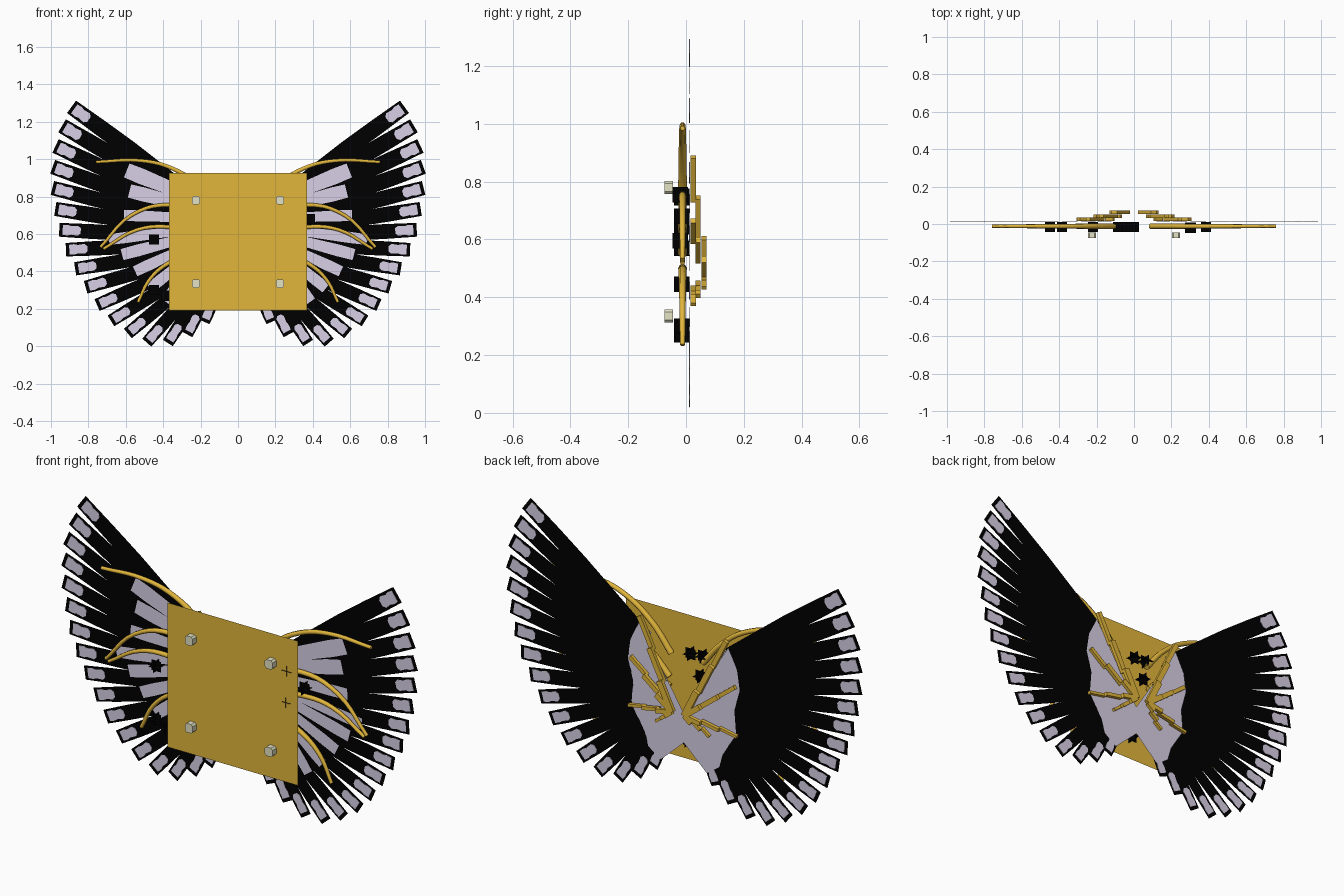
import bpy, bmesh
from mathutils import Vector

if "Cube" in bpy.data.objects:
    bpy.data.objects.remove(bpy.data.objects["Cube"], do_unlink=True)


def material(name, rgb):
    m = bpy.data.materials.new(name)
    m.use_nodes = True
    m.diffuse_color = (*rgb, 1)
    m.node_tree.nodes["Principled BSDF"].inputs["Base Color"].default_value = (*rgb, 1)
    return m


GOLD = material("gold", (0.76, 0.47, 0.045))
BLACK = material("black", (0, 0, 0))
LILAC = material("pale_lilac", (0.69, 0.63, 0.79))
CREAM = material("pale_cream", (0.78, 0.77, 0.55))


def finish(name, bm, mat, mirror=False, solid=0):
    me = bpy.data.meshes.new(name)
    bm.to_mesh(me)
    bm.free()
    me.materials.append(mat)
    ob = bpy.data.objects.new(name, me)
    bpy.context.collection.objects.link(ob)
    if mirror:
        ob.modifiers.new("mirror", 'MIRROR')
    if solid:
        s = ob.modifiers.new("thickness", 'SOLIDIFY')
        s.thickness, s.offset = solid, 0


def sheet(bm, pts, y):
    bm.faces.new([bm.verts.new((x, y, z)) for x, z in pts])


def box(bm, lo, hi):
    lo, hi = Vector(lo), Vector(hi)
    for v in bmesh.ops.create_cube(bm, size=1)["verts"]:
        v.co = Vector([(a + b) / 2 + c * (b - a) for a, b, c in zip(lo, hi, v.co)])


def resample(path, n):
    """n points evenly spaced along a polyline"""
    p = [Vector(q) for q in path]
    seg = [(b - a).length for a, b in zip(p, p[1:])]
    out = []
    for i in range(n):
        d = sum(seg) * i / (n - 1)
        k = 0
        while k < len(seg) - 1 and d > seg[k]:
            d -= seg[k]
            k += 1
        out.append(p[k].lerp(p[k + 1], min(d / seg[k], 1)))
    return out


def blade(bm, root, tip, profile, y):
    """flat symmetric shape from root to tip; profile = (distance, half width)"""
    d = (tip - root).normalized()
    n = Vector((-d.y, d.x))
    side = [root + d * t + n * w for t, w in profile]
    back = [root + d * t - n * w for t, w in reversed(profile)]
    sheet(bm, side + back, y)


# Fan of long wing feathers with pale patches at the ends
tip_path = [(.89, 1.28), (.945, 1.17), (.985, 1.04), (.997, .88), (.975, .72), (.945, .57),
            (.88, .43), (.80, .29), (.72, .17), (.62, .085), (.5, .02), (.38, .015),
            (.275, .06), (.18, .13)]
root_path = [(.27, .83), (.31, .65), (.29, .42), (.21, .29), (.12, .27)]
N = 17
feathers, patches = bmesh.new(), bmesh.new()
for i, (tip, root) in enumerate(zip(resample(tip_path, N), resample(root_path, N))):
    f = i / (N - 1)
    L = (tip - root).length
    w = .044 - .012 * f
    y = .012 + .001 * (i % 2)
    blade(feathers, root, tip, [(-.03, .03), (L * .5, w), (L * .75, w), (L, w * .93)], y)
    blade(patches, root, tip, [(L - .115, w * .35), (L - .10, w * .68), (L - .065, w * .58),
                               (L - .045, w * .72), (L - .018, w * .66)], y)
finish("wing_feathers", feathers, BLACK, True)
finish("feather_tip_patches", patches, LILAC, True, .003)

# Short covert feathers on the front
coverts = bmesh.new()
for x, z, w in [(.595, .94, .042), (.58, .83, .038), (.61, .70, .03), (.69, .57, .03),
                (.62, .49, .032), (.55, .40, .03), (.47, .31, .03), (.39, .24, .028)]:
    tip = Vector((x, z))
    root = Vector((.2, .78 - .4 * (.94 - z)))
    L = (tip - root).length
    blade(coverts, root, tip, [(0, w * .7), (L * .8, w), (L, w * .95)], .008)
finish("covert_feathers", coverts, LILAC, True)

# Pale inner wing on the back
panel = bmesh.new()
sheet(panel, [(0, .45), (.25, .85), (.30, .75), (.315, .65), (.285, .54), (.295, .42),
              (.22, .30), (.20, .23), (.13, .18), (0, .30)], .018)
finish("inner_wing_panel", panel, LILAC, True)

# Stepped finger bones on the back
bones = bmesh.new()
for tip, width in [((.245, .885), .016), ((.295, .665), .014), ((.305, .415), .011),
                   ((.15, .375), .011)]:
    a, b = Vector((.035, .465)), Vector(tip)
    d = (b - a).normalized()
    n = Vector((-d.y, d.x))
    for k, y in enumerate((.062, .042, .025)):
        p, q = a.lerp(b, max(0, k / 3 - .03)), a.lerp(b, (k + 1) / 3)
        w = width - .002 * k
        quad = [p + n * w, q + n * w, q - n * w, p - n * w]
        lo = [bones.verts.new((v.x, y - .009, v.y)) for v in quad]
        hi = [bones.verts.new((v.x, y + .009, v.y)) for v in quad]
        bones.faces.new(lo)
        bones.faces.new(hi[::-1])
        for j in range(4):
            bones.faces.new([lo[j], hi[j], hi[(j + 1) % 4], lo[(j + 1) % 4]])
bmesh.ops.recalc_face_normals(bones, faces=bones.faces)
finish("finger_bones", bones, GOLD, True)

# Curved ribs across the front of the wings
ribs = {
    "upper_rib": [(.09, .72), (.20, .85), (.35, .95), (.52, .992), (.76, .985)],
    "middle_rib": [(.10, .60), (.22, .71), (.37, .755), (.57, .70), (.735, .53)],
    "lower_rib": [(.10, .55), (.22, .61), (.37, .638), (.54, .622), (.72, .52)],
    "bottom_rib": [(.10, .50), (.25, .49), (.37, .445), (.47, .36), (.535, .235)],
}
for name, pts in ribs.items():
    for side, s in (("left", 1), ("right", -1)):
        cu = bpy.data.curves.new(side + "_" + name, 'CURVE')
        cu.dimensions = '3D'
        cu.bevel_depth, cu.bevel_resolution, cu.resolution_u = .0145, 1, 5
        cu.use_fill_caps = True
        sp = cu.splines.new('BEZIER')
        sp.bezier_points.add(len(pts) - 1)
        for i, (bp, (x, z)) in enumerate(zip(sp.bezier_points, pts)):
            bp.co = (s * x, -.012, z)
            bp.handle_left_type = bp.handle_right_type = 'AUTO'
            bp.radius = 1.1 - .12 * i
        cu.materials.append(GOLD)
        bpy.context.collection.objects.link(bpy.data.objects.new(cu.name, cu))

# Square front plate and its thin centre panel
plate = bmesh.new()
sheet(plate, [(-.368, .19), (.368, .19), (.368, .925), (-.368, .925)], -.0425)
finish("front_plate", plate, GOLD)
inner = bmesh.new()
sheet(inner, [(-.28, .275), (.28, .275), (.28, .837), (-.28, .837)], -.0445)
finish("plate_centre", inner, GOLD)

# Corner studs
studs = bmesh.new()
for x in (-.225, .225):
    for z in (.335, .78):
        box(studs, (x - .022, -.075, z - .023), (x + .022, -.0445, z + .023))
bmesh.ops.bevel(studs, geom=[e for e in studs.edges
                             if abs(e.verts[0].co.y - e.verts[1].co.y) > .01],
                offset=.009, segments=1, affect='EDGES')
finish("corner_studs", studs, CREAM)

# Small black stars, each of three crossed square sheets
stars = bmesh.new()
H = .027
for x, z, y in [(-.45, .57, -.015), (-.45, .30, -.015), (-.385, .27, -.015),
                (.385, .68, -.015), (.305, .755, -.02), (.30, .595, -.02),
                (-.085, .75, -.015), (-.015, .745, -.015), (-.07, .645, -.015),
                (0, .30, -.015), (-.22, .445, -.015)]:
    for axis in range(3):
        vs = []
        for a, b in ((-H, -H), (H, -H), (H, H), (-H, H)):
            o = [a, b]
            o.insert(axis, 0)
            vs.append(stars.verts.new((x + o[0], y + o[1], z + o[2])))
        stars.faces.new(vs)
finish("black_stars", stars, BLACK)
